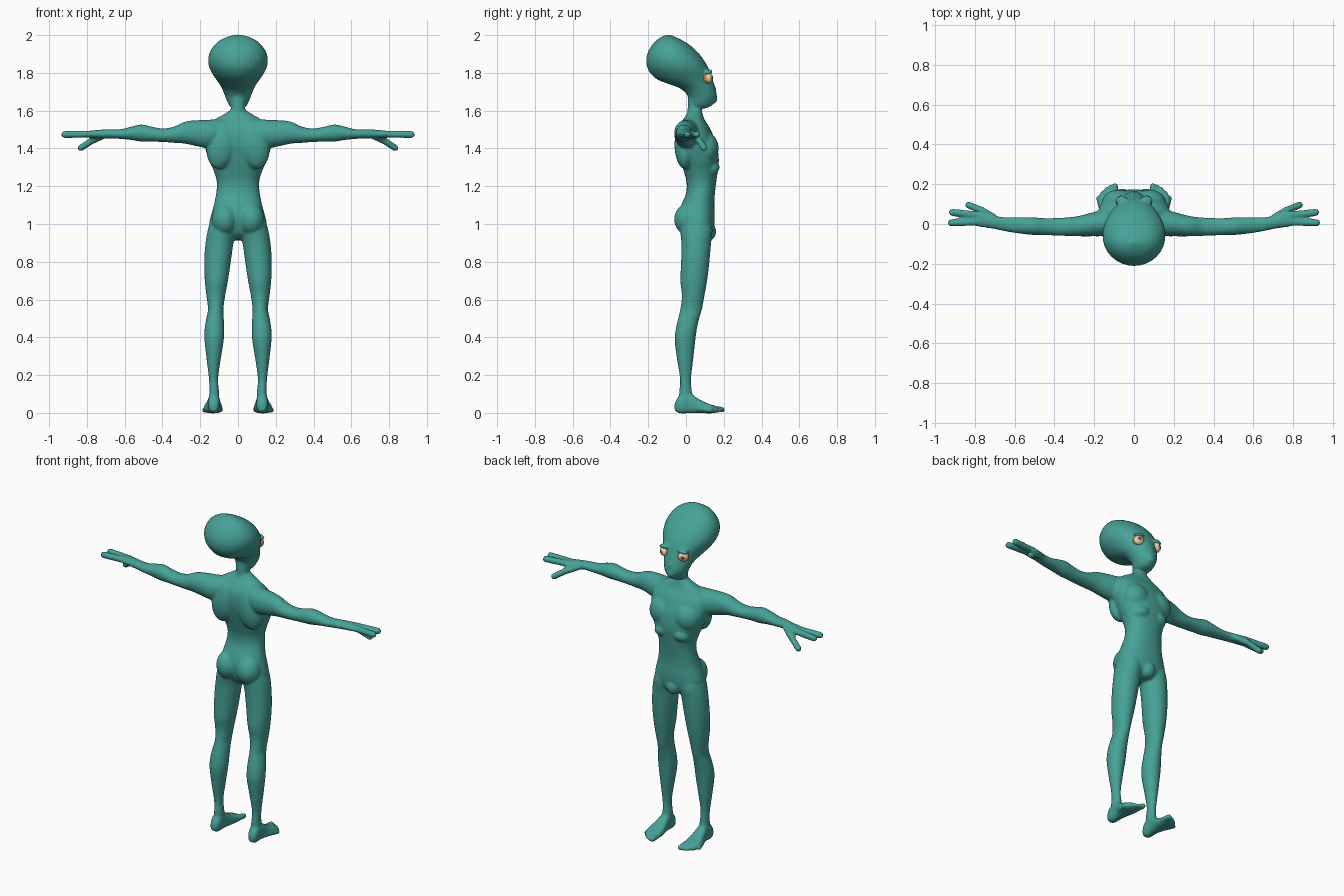
import bpy, bmesh, math
from mathutils import Vector, Matrix


def material(name, rgb):
    m = bpy.data.materials.new(name)
    m.diffuse_color = (*rgb, 1)
    return m


SKIN = material("teal skin", (0.062, 0.36, 0.31))
WHITE = material("pale eye", (0.80, 0.72, 0.62))
ORANGE = material("orange iris", (0.72, 0.30, 0.06))
DARK = material("dark pupil", (0.05, 0.025, 0.015))

bm = bmesh.new()


def catmull(a, b, c, d, t):
    return [0.5 * (2 * q + (r - p) * t + (2 * p - 5 * q + 4 * r - s) * t * t
                   + (3 * q - p - 3 * r + s) * t ** 3) for p, q, r, s in zip(a, b, c, d)]


def loft(axis, secs, side=1, power=1.0, n=32, steps=4):
    """Sections (t, a0, a1, b0, b1): ellipses spanning a0..a1 by b0..b1 at t along the axis."""
    rows = []
    for i in range(len(secs) - 1):
        quad = [secs[max(0, min(len(secs) - 1, i + k))] for k in (-1, 0, 1, 2)]
        rows += [catmull(*quad, j / steps) for j in range(steps)]
    rows.append(secs[-1])
    rings = []
    for t, a0, a1, b0, b1 in rows:
        ring = []
        for k in range(n):
            c, s = math.cos(math.tau * k / n), math.sin(math.tau * k / n)
            a = (a0 + a1) / 2 + (a1 - a0) / 2 * math.copysign(abs(c) ** power, c)
            b = (b0 + b1) / 2 + (b1 - b0) / 2 * math.copysign(abs(s) ** power, s)
            p = {"x": (t, a, b), "y": (a, t, b), "z": (a, b, t)}[axis]
            ring.append(bm.verts.new((p[0] * side, p[1], p[2])))
        rings.append(ring)
    for r, q in zip(rings, rings[1:]):
        for k in range(n):
            bm.faces.new((r[k], r[(k + 1) % n], q[(k + 1) % n], q[k]))
    bm.faces.new(rings[0])
    bm.faces.new(rings[-1])


def blob(centre, radii, side=1, tilt=0):
    c = Vector((centre[0] * side, centre[1], centre[2]))
    m = Matrix.Translation(c) @ Matrix.Rotation(tilt * side, 4, "Y") @ Matrix.Diagonal((*radii, 1))
    bmesh.ops.create_uvsphere(bm, u_segments=24, v_segments=16, radius=1, matrix=m)


def capsule(p, q, r, side=1):
    p, q = (Vector((v[0] * side, v[1], v[2])) for v in (p, q))
    d = q - p
    m = Matrix.Translation(p) @ d.to_track_quat("Z", "Y").to_matrix().to_4x4()
    vs = bmesh.ops.create_uvsphere(bm, u_segments=16, v_segments=11, radius=r, matrix=m)["verts"]
    for v in vs:
        if (v.co - p).dot(d) > 0:
            v.co += d


# head: narrow face at the front, big cranium swept back
head = [(1.612, .03, .04, .10), (1.625, .045, .02, .135), (1.65, .058, .015, .154), (1.68, .070, .008, .163),
        (1.72, .086, -.035, .155), (1.755, .108, -.13, .145), (1.78, .126, -.172, .136),
        (1.82, .149, -.202, .121), (1.86, .158, -.211, .100), (1.90, .153, -.205, .070),
        (1.94, .131, -.185, .030), (1.97, .100, -.16, -.015), (1.99, .060, -.13, -.055),
        (2.002, .015, -.10, -.085)]
loft("z", [(z, -w, w, a, b) for z, w, a, b in head])
loft("z", [(1.55, -.05, .05, .0, .09), (1.60, -.038, .038, .008, .082), (1.70, -.042, .042, .01, .09)])
blob((0, .152, 1.665), (.028, .016, .008))
blob((0, .148, 1.648), (.024, .016, .008))
blob((0, .147, 1.712), (.012, .014, .022))

# torso
torso = [(.915, .07, .03, .11), (.95, .135, -.01, .14), (1.0, .152, -.03, .15), (1.05, .142, -.035, .152),
         (1.10, .128, -.025, .15), (1.16, .116, .0, .153), (1.22, .112, .003, .160),
         (1.28, .128, -.012, .168), (1.34, .154, -.03, .174), (1.42, .178, -.048, .163),
         (1.50, .178, -.045, .13), (1.55, .128, -.018, .10), (1.575, .085, .0, .09), (1.61, .03, .02, .08)]
loft("z", [(z, -w, w, a, b) for z, w, a, b in torso], power=.9)
blob((0, .115, .96), (.045, .045, .05))

for s in (1, -1):
    # chest, rib, back and buttock masses
    blob((.078, .105, 1.40), (.085, .068, .085), s, -.3)
    blob((.06, .13, 1.30), (.055, .048, .04), s, .3)
    blob((.085, -.005, 1.42), (.08, .056, .13), s, -.2)
    blob((.07, .015, 1.025), (.07, .078, .085), s)
    blob((.062, .118, 1.77 + .035), (.034, .024, .013), s, .15)

    # arm
    loft("x", [(.08, -.04, .09, 1.41, 1.56), (.15, -.06, .075, 1.40, 1.552), (.21, -.062, .058, 1.41, 1.55),
               (.28, -.062, .04, 1.425, 1.542), (.34, -.06, .033, 1.43, 1.515), (.40, -.058, .03, 1.434, 1.506),
               (.46, -.056, .03, 1.436, 1.516), (.51, -.055, .034, 1.436, 1.527), (.56, -.05, .034, 1.444, 1.517),
               (.62, -.042, .034, 1.450, 1.502), (.67, -.032, .036, 1.453, 1.502), (.72, -.022, .05, 1.453, 1.500),
               (.77, -.016, .066, 1.455, 1.495), (.81, -.008, .066, 1.460, 1.49)], s)
    # two fingers and a thumb
    capsule((.76, .012, 1.476), (.918, .006, 1.474), .019, s)
    capsule((.76, .042, 1.476), (.912, .058, 1.474), .019, s)
    capsule((.71, .035, 1.47), (.77, .07, 1.443), .019, s)
    capsule((.77, .07, 1.443), (.832, .095, 1.403), .018, s)

    # leg
    loft("z", [(.06, .10, .155, -.04, .045), (.11, .10, .152, -.036, .032), (.18, .105, .154, -.032, .027),
               (.28, .092, .166, -.047, .038), (.38, .076, .177, -.06, .049), (.44, .073, .177, -.055, .057),
               (.50, .075, .168, -.042, .07), (.55, .077, .159, -.03, .085), (.62, .068, .167, -.022, .098),
               (.70, .053, .176, -.03, .112), (.80, .038, .179, -.026, .124), (.90, .024, .172, -.025, .133),
               (.98, .010, .157, -.03, .14), (1.06, .02, .13, -.01, .12)], s)
    # foot and five toes
    loft("y", [(-.06, .112, .145, .012, .05), (-.035, .098, .158, -.002, .09), (.015, .097, .158, -.002, .105),
               (.06, .09, .168, -.002, .078), (.10, .083, .18, -.002, .056), (.14, .083, .178, -.002, .042),
               (.165, .088, .155, .002, .034)], s, power=.75)
    for i in range(5):
        r = .016 if i == 0 else .0125
        x, y = .095 + .021 * i, .19 - .0038 * i * i
        capsule((x - .004 * i, y - .06, .022), (x, y, r + .001), r, s)

# fuse everything into one smooth skin
bmesh.ops.recalc_face_normals(bm, faces=bm.faces[:])
mesh = bpy.data.meshes.new("body")
bm.to_mesh(mesh)
bm.free()
mesh.materials.append(SKIN)
body = bpy.data.objects.new("body", mesh)
bpy.context.collection.objects.link(body)
bpy.context.view_layer.objects.active = body
body.select_set(True)
fuse = body.modifiers.new("fuse", "REMESH")
fuse.mode, fuse.voxel_size, fuse.use_smooth_shade = "VOXEL", .0065, True
soft = body.modifiers.new("soften", "SMOOTH")
soft.factor, soft.iterations = .5, 7
for name in ("fuse", "soften"):
    bpy.ops.object.modifier_apply(modifier=name)
bpy.ops.object.shade_smooth()

# eyes: orange rim, pale ball, orange iris and dark pupil by angle from the gaze
for s, side in ((1, "right"), (-1, "left")):
    gaze = Vector((.42 * s, .9, 0)).normalized()
    m = Matrix.Translation((.062 * s, .113, 1.773)) @ gaze.to_track_quat("Z", "Y").to_matrix().to_4x4()
    eb = bmesh.new()
    bmesh.ops.create_uvsphere(eb, u_segments=32, v_segments=24, radius=.03)
    for f in eb.faces:
        f.smooth = True
        d = f.calc_center_median().normalized().z
        f.material_index = 2 if d > .975 else 1 if d > .86 or d < .35 else 0
    me = bpy.data.meshes.new("eye_" + side)
    eb.to_mesh(me)
    eb.free()
    for mat in (WHITE, ORANGE, DARK):
        me.materials.append(mat)
    eye = bpy.data.objects.new("eye_" + side, me)
    eye.matrix_world = m
    bpy.context.collection.objects.link(eye)
